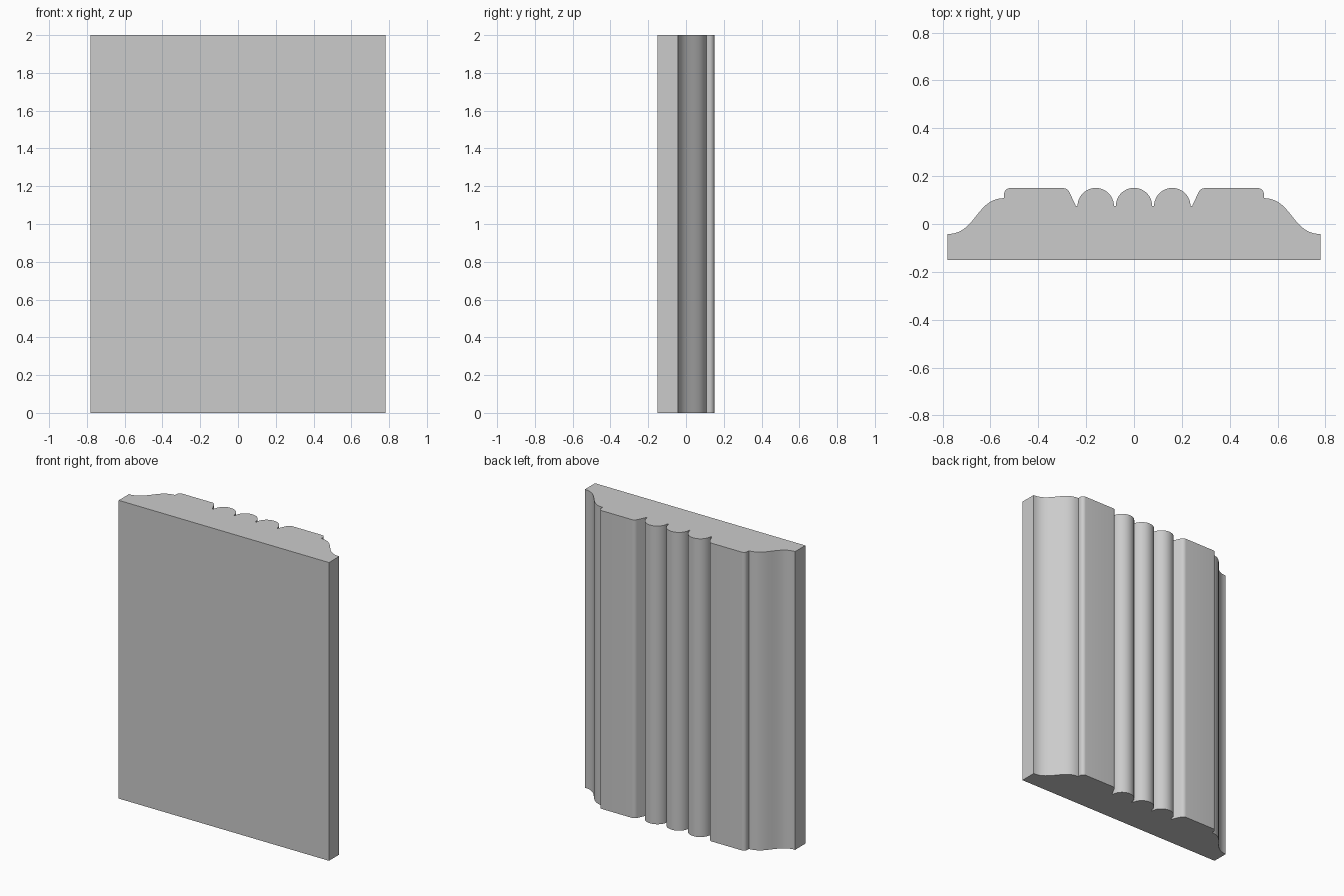
import bpy, bmesh
from math import sin, cos, pi, radians
from mathutils import Vector
from mathutils.geometry import interpolate_bezier

cube = bpy.data.objects.get("Cube")
if cube:
    bpy.data.objects.remove(cube, do_unlink=True)

HEIGHT, HALF_WIDTH, BACK, FACE = 2.0, 0.78, -0.15, 0.15
BEAD_R, BEAD_STEP, VALLEY = 0.076, 0.16, 0.075

grey = bpy.data.materials.new("plain_grey")
grey.use_nodes = True
colour = (0.6, 0.6, 0.6, 1.0)
grey.diffuse_color = colour
grey.node_tree.nodes["Principled BSDF"].inputs["Base Color"].default_value = colour


def arc(cx, cy, r, start, end, steps):
    """Points along an arc, angles in degrees."""
    angles = [radians(start + (end - start) * i / steps) for i in range(steps + 1)]
    return [(cx + r * cos(a), cy + r * sin(a)) for a in angles]


# Half of the moulding section, from the outer edge in to the centre line
half = [(-HALF_WIDTH, BACK)]
ogee = interpolate_bezier(Vector((-HALF_WIDTH, -0.042)), Vector((-0.66, -0.042)),
                          Vector((-0.66, 0.108)), Vector((-0.543, 0.108)), 24)
half += [(p.x, p.y) for p in ogee]
# Flat band with rounded shoulders, sloping into the first groove
half += arc(-0.518, FACE - 0.025, 0.025, 180, 90, 8)
half += arc(-0.297, FACE - 0.03, 0.03, 90, 28, 8)
half.append((-0.243, VALLEY))
# Outer bead and half of the centre bead
half += arc(-BEAD_STEP, VALLEY, BEAD_R, 180, 0, 24)
half += arc(0, VALLEY, BEAD_R, 180, 90, 12)

# Mirror the section and extrude it upwards
section = half + [(-x, y) for x, y in reversed(half[:-1])]
bm = bmesh.new()
base = bm.faces.new([bm.verts.new((x, y, 0)) for x, y in section])
top = bmesh.ops.extrude_face_region(bm, geom=[base], use_keep_orig=True)
bmesh.ops.translate(bm, vec=(0, 0, HEIGHT),
                    verts=[v for v in top["geom"] if isinstance(v, bmesh.types.BMVert)])
bmesh.ops.recalc_face_normals(bm, faces=bm.faces)
mesh = bpy.data.meshes.new("beaded_moulding")
bm.to_mesh(mesh)
bm.free()
mesh.materials.append(grey)

moulding = bpy.data.objects.new("beaded_moulding", mesh)
bpy.context.collection.objects.link(moulding)
bpy.ops.object.select_all(action='DESELECT')
moulding.select_set(True)
bpy.context.view_layer.objects.active = moulding
bpy.ops.object.shade_smooth_by_angle(angle=radians(30))
